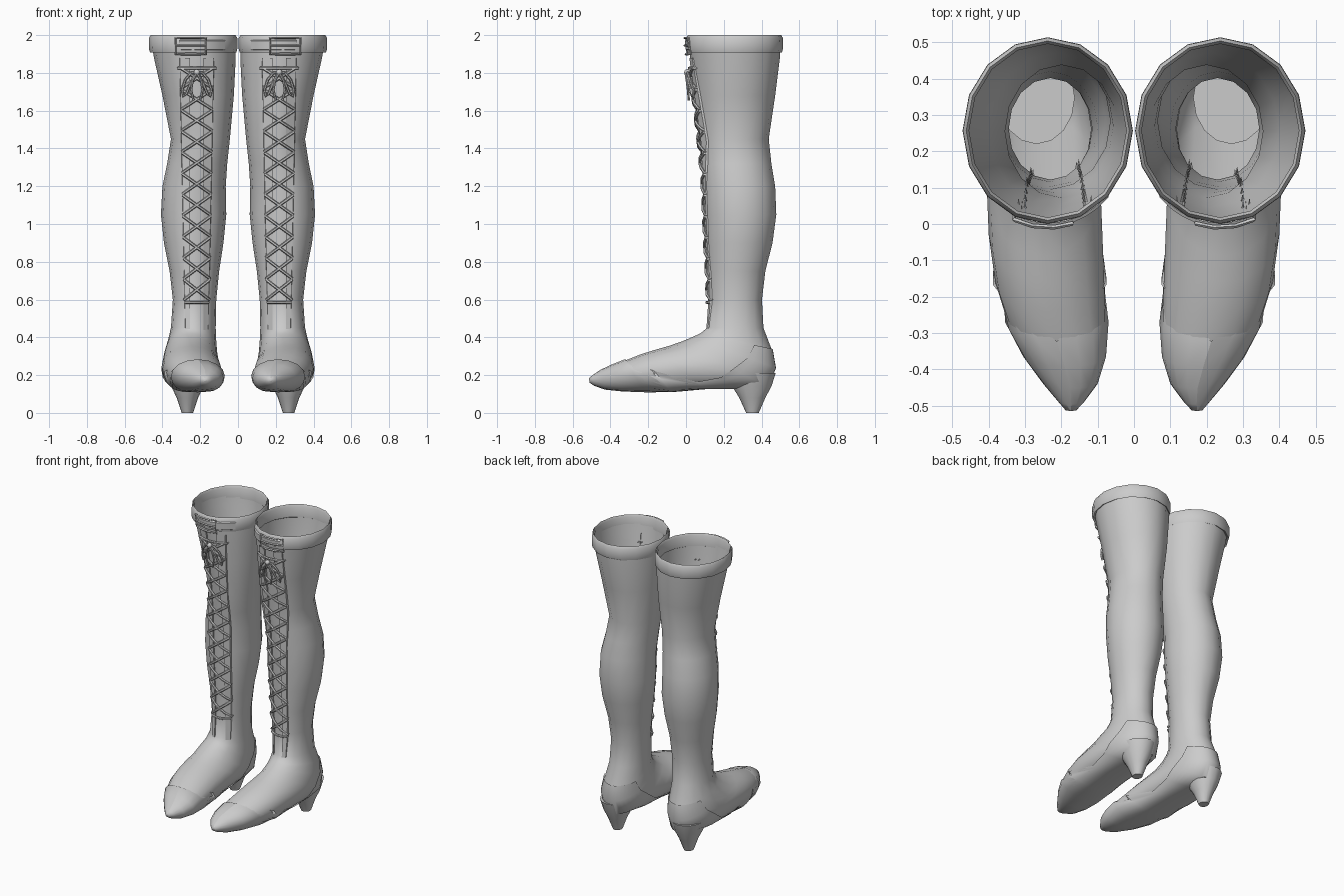
import bpy, bmesh, math
from mathutils import Vector

if "Cube" in bpy.data.objects:
    bpy.data.objects.remove(bpy.data.objects["Cube"])

N = 16
# cross-sections from thigh to toe: front/top (y, z), back/bottom (y, z), x min, x max, underside roundness
SHAFT = [
    (0.012, 1.985, 0.502, 1.985, 0.012, 0.462, 1),
    (0.022, 1.88, 0.497, 1.88, 0.012, 0.445, 1),
    (0.045, 1.68, 0.472, 1.68, 0.022, 0.400, 1),
    (0.072, 1.45, 0.438, 1.45, 0.043, 0.355, 1),
    (0.085, 1.32, 0.452, 1.32, 0.057, 0.375, 1),
    (0.095, 1.20, 0.472, 1.20, 0.065, 0.400, 1),
    (0.102, 1.05, 0.478, 1.05, 0.062, 0.408, 1),
    (0.108, 0.90, 0.458, 0.90, 0.077, 0.392, 1),
    (0.116, 0.75, 0.420, 0.75, 0.100, 0.362, 1),
    (0.122, 0.60, 0.402, 0.60, 0.115, 0.345, 1),
    (0.112, 0.45, 0.410, 0.45, 0.118, 0.355, 1),
]
FOOT = [
    (0.075, 0.420, 0.452, 0.34, 0.115, 0.372, 1),
    (0.030, 0.400, 0.470, 0.24, 0.110, 0.390, 1),
    (-0.03, 0.375, 0.430, 0.14, 0.100, 0.402, 0.9),
    (-0.09, 0.355, 0.280, 0.13, 0.092, 0.405, 0.7),
    (-0.16, 0.335, 0.100, 0.13, 0.087, 0.400, 0.6),
    (-0.24, 0.310, -0.08, 0.115, 0.082, 0.382, 0.6),
    (-0.32, 0.278, -0.22, 0.115, 0.077, 0.348, 0.6),
    (-0.39, 0.250, -0.34, 0.120, 0.084, 0.298, 0.6),
    (-0.45, 0.222, -0.43, 0.130, 0.107, 0.243, 0.7),
    (-0.495, 0.192, -0.487, 0.15, 0.145, 0.200, 1),
    (-0.513, 0.176, -0.511, 0.166, 0.165, 0.182, 1),
]
# how far the shoe wraps up from the underside of each foot section, in degrees
WRAP = [60, 70, 78, 62, 50, 95, 180, 180, 180, 180, 180]


def ring(row, grow=0.0, wrap=None):
    fy, fz, by, bz, x0, x1, k = row
    f, b = Vector((0, fy, fz)), Vector((0, by, bz))
    axis, mid = (f - b) / 2, (f + b) / 2
    axis += axis.normalized() * grow
    if wrap is None:
        angles = [2 * math.pi * i / N for i in range(N)]
    else:
        angles = [math.radians(-90 + wrap * (2 * i / N - 1)) for i in range(N + 1)]
    pts = []
    for a in angles:
        c, s = math.cos(a), math.sin(a)
        if s < 0:
            c = math.copysign(abs(c) ** k, c)
        pts.append(mid + axis * s + Vector(((x0 + x1) / 2 + c * ((x1 - x0) / 2 + grow), 0, 0)))
    return pts


def add_loft(bm, rings, closed=True, caps=(False, False), loop=False):
    vs = [[bm.verts.new(p) for p in r] for r in rings]
    n = len(vs[0])
    for i in range(len(vs) if loop else len(vs) - 1):
        a, b = vs[i], vs[(i + 1) % len(vs)]
        for j in range(n if closed else n - 1):
            k = (j + 1) % n
            bm.faces.new((a[j], a[k], b[k], b[j]))
    for use, r in zip(caps, (vs[0], vs[-1])):
        if use:
            bm.faces.new(r)


def add_tube(bm, path, r=0.008, sides=6, loop=False):
    path = [Vector(p) for p in path]
    n, rings = len(path), []
    for i, p in enumerate(path):
        if loop:
            t = path[(i + 1) % n] - path[i - 1]
        else:
            t = path[min(i + 1, n - 1)] - path[max(i - 1, 0)]
        t.normalize()
        u = t.cross(Vector((0, 1, 0))).normalized()
        v = t.cross(u)
        rings.append([p + r * (u * math.cos(a) + v * math.sin(a))
                      for a in (2 * math.pi * s / sides for s in range(sides))])
    add_loft(bm, rings, caps=(not loop, not loop), loop=loop)


def finish(bm, name, angle=45):
    bmesh.ops.recalc_face_normals(bm, faces=bm.faces)
    me = bpy.data.meshes.new(name)
    bm.to_mesh(me)
    bm.free()
    me.shade_smooth()
    me.set_sharp_from_angle(angle=math.radians(angle))
    ob = bpy.data.objects.new(name, me)
    bpy.context.collection.objects.link(ob)
    ob.modifiers.new("other_boot", 'MIRROR').use_mirror_merge = False
    return ob


def front(x, z, out=0.0):
    """Point on the front of the shaft, pushed forward by out."""
    z_in = min(max(z, 0.4501), 1.9849)
    for a, b in zip(SHAFT, SHAFT[1:]):
        if b[1] <= z_in <= a[1]:
            t = (a[1] - z_in) / (a[1] - b[1])
            fy, _, by, _, x0, x1, _ = [p + (q - p) * t for p, q in zip(a, b)]
            break
    d = min(1, abs(x - (x0 + x1) / 2) / ((x1 - x0) / 2))
    return Vector((x, (fy + by) / 2 - (by - fy) / 2 * math.sqrt(1 - d * d) - out, z))


# leg and foot in one skin
bm = bmesh.new()
add_loft(bm, [ring(r) for r in SHAFT + FOOT], caps=(False, True))
finish(bm, "boot_upper", 60)

# low-cut shoe over the foot
bm = bmesh.new()
add_loft(bm, [ring(r, 0.007, w) for r, w in zip(FOOT, WRAP)], closed=False, caps=(False, True))
finish(bm, "shoe_overlay", 60)

# heel
bm = bmesh.new()
heel = []
for z, y0, y1, hx in [(0.21, 0.22, 0.475, 0.105), (0.14, 0.245, 0.452, 0.085),
                      (0.08, 0.282, 0.42, 0.057), (0, 0.318, 0.385, 0.03)]:
    heel.append(ring((y0, z, y1, z, 0.268 - hx, 0.268 + hx, 1)))
add_loft(bm, heel, caps=(True, True))
finish(bm, "heel", 50)

# cuff band at the top
bm = bmesh.new()
cuff = []
for z, g in [(1.985, -0.006), (2.0, 0.002), (1.985, 0.011), (1.93, 0.012), (1.908, 0.006), (1.915, -0.006)]:
    cuff.append(ring((0.012, z, 0.502, z, 0.015, 0.46, 1), g))
add_loft(bm, cuff, loop=True)
finish(bm, "cuff", 50)

# overlapping strap end and buckle on the cuff
bm = bmesh.new()
xs = [0.07 + 0.03 * i for i in range(9)]
add_loft(bm, [[front(x, z, o) for x in xs] for z, o in
              [(1.975, 0.01), (1.97, 0.02), (1.925, 0.02), (1.92, 0.01)]], closed=False)
finish(bm, "cuff_strap", 30)
bm = bmesh.new()
xs = [0.17, 0.22, 0.28, 0.33]
frame = [front(x, 1.985, 0.022) for x in xs] + [front(x, 1.898, 0.022) for x in reversed(xs)]
add_tube(bm, frame, 0.006, 4, loop=True)
add_tube(bm, [front(x, 1.945, 0.026) for x in xs], 0.005, 4)
finish(bm, "buckle", 30)

# raised plackets either side of the tongue
LACE_X = 0.218
bm = bmesh.new()
for side in (-1, 1):
    rows = []
    for i in range(14):
        z = 0.44 + 1.44 * i / 13
        w = 0.06 + 0.03 * i / 13
        rows.append([front(LACE_X + side * d, z, o) for d, o in
                     [(0.035, -0.004), (0.036, 0.006), (w, 0.006), (w + 0.002, -0.004)]])
    add_loft(bm, rows, closed=False)
finish(bm, "lace_plackets", 30)

# crossed laces, with their ends passing through the leather
bm = bmesh.new()


def lace(xa, za, xb, zb):
    pts = [front(xa, za, -0.02)]
    for i in range(5):
        t = i / 4
        pts.append(front(xa + (xb - xa) * t, za + (zb - za) * t, 0.012))
    add_tube(bm, pts + [front(xb, zb, -0.02)])


STEP, ROWS = 0.112, 11
for i in range(ROWS):
    z = 0.6 + STEP * i
    w = 0.066 + 0.018 * i / ROWS
    for side in (-1, 1):
        lace(LACE_X - side * w, z, LACE_X + side * w, z + STEP * 0.92)
lace(LACE_X - 0.06, 0.585, LACE_X + 0.06, 0.585)
lace(LACE_X - 0.1, 1.825, LACE_X + 0.1, 1.825)
finish(bm, "laces")

# bow: knot, two drooping loops, two loose ends
bm = bmesh.new()
LOOP = [(0, 1.805), (0.03, 1.80), (0.06, 1.765), (0.078, 1.71), (0.07, 1.675),
        (0.055, 1.69), (0.035, 1.74), (0.012, 1.785)]
TAIL = [(0, 1.80), (0.022, 1.76), (0.03, 1.71), (0.018, 1.655)]
for side in (-1, 1):
    add_tube(bm, [front(LACE_X + side * x, z, 0.024) for x, z in LOOP], 0.007, loop=True)
    add_tube(bm, [front(LACE_X + side * x, z, 0.034) for x, z in TAIL], 0.006)
knot = bmesh.ops.create_icosphere(bm, subdivisions=2, radius=0.017)["verts"]
bmesh.ops.translate(bm, verts=knot, vec=front(LACE_X, 1.803, 0.024))
finish(bm, "lace_bow")
